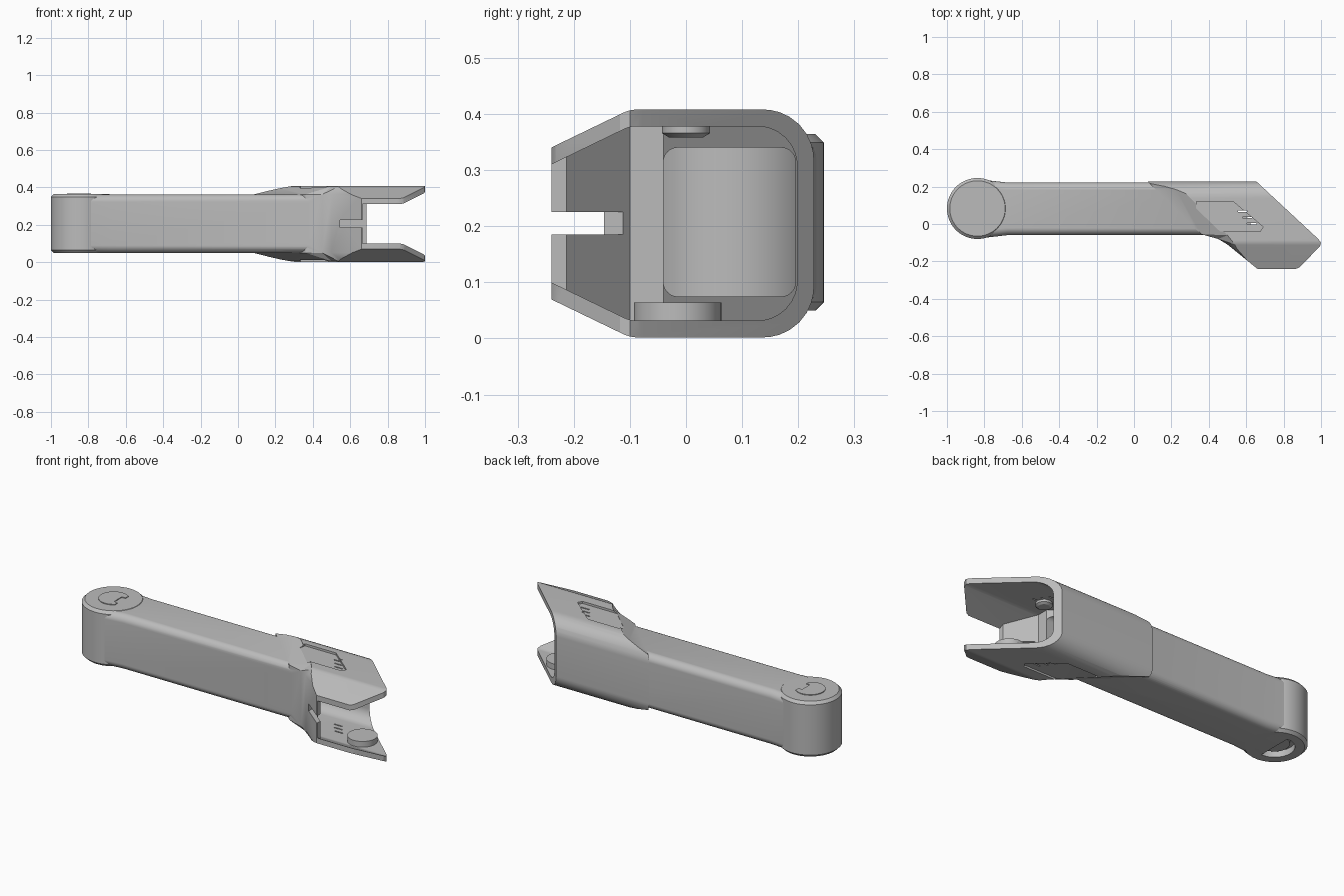
import bpy, bmesh, math
from mathutils import Vector

if "Cube" in bpy.data.objects:
    bpy.data.objects.remove(bpy.data.objects["Cube"])

GREY = (0.5, 0.5, 0.5, 1)
grey = bpy.data.materials.new("plain grey")
grey.use_nodes = True
grey.diffuse_color = GREY
grey.node_tree.nodes["Principled BSDF"].inputs["Base Color"].default_value = GREY


def loft(name, rings):
    """Closed solid through rings with equal point counts."""
    bm = bmesh.new()
    vs = [[bm.verts.new(p) for p in ring] for ring in rings]
    n = len(vs[0])
    for a, b in zip(vs, vs[1:]):
        for i in range(n):
            j = (i + 1) % n
            bm.faces.new((a[i], a[j], b[j], b[i]))
    bm.faces.new(vs[0])
    bm.faces.new(vs[-1])
    bmesh.ops.recalc_face_normals(bm, faces=bm.faces)
    bmesh.ops.triangulate(bm, faces=[f for f in bm.faces if len(f.verts) == 4 and len(rings) > 2])
    mesh = bpy.data.meshes.new(name)
    bm.to_mesh(mesh)
    bm.free()
    ob = bpy.data.objects.new(name, mesh)
    bpy.context.collection.objects.link(ob)
    mesh.materials.append(grey)
    return ob


def fillet(corners, steps=8):
    """Round each (a, b, radius) corner of a polygon."""
    out, n = [], len(corners)
    for i, (a, b, r) in enumerate(corners):
        p = Vector((a, b))
        if not r:
            out.append(p)
            continue
        u = (Vector(corners[i - 1][:2]) - p).normalized()
        v = (Vector(corners[(i + 1) % n][:2]) - p).normalized()
        half = u.angle(v) / 2
        centre = p + (u + v).normalized() * r / math.sin(half)
        s, e = p + u * r / math.tan(half) - centre, p + v * r / math.tan(half) - centre
        for k in range(steps + 1):
            out.append(centre + s.lerp(e, k / steps).normalized() * r)
    return out


def along_x(name, section, x0, x1):
    return loft(name, [[(x, y, z) for y, z in section] for x in (x0, x1)])


def plate(name, plan, z0, z1):
    return loft(name, [[(x, y, z) for x, y in plan] for z in (z0, z1)])


def disc(name, x, y, levels, n=64):
    """Turned solid from (radius, height) levels."""
    turn = [2 * math.pi * i / n for i in range(n)]
    return loft(name, [[(x + r * math.cos(t), y + r * math.sin(t), z) for t in turn]
                       for r, z in levels])


def box(name, x0, x1, y0, y1, z0, z1):
    return plate(name, [(x0, y0), (x1, y0), (x1, y1), (x0, y1)], z0, z1)


def combine(target, tool, op):
    mod = target.modifiers.new("combine", "BOOLEAN")
    mod.object, mod.operation, mod.solver = tool, op, "EXACT"
    bpy.context.view_layer.objects.active = target
    bpy.ops.object.modifier_apply(modifier=mod.name)
    bpy.data.objects.remove(tool)


MID = 0.205

# Flared head: rounded section trimmed by a slanted plan
half = [(-0.245, MID + 0.133, 0), (-0.1, 0.408, 0.06), (0.228, 0.408, 0.09)]
section = fillet(half + [(y, 2 * MID - z, r) for y, z, r in reversed(half)])
shell = along_x("arm_shell", section, 0, 1.1)
tip = [(0.63, 0.25), (0.985, -0.08), (1.0, -0.1), (0.995, -0.118), (0.885, -0.232), (0.865, -0.24)]
wide = tip + [(0.66, -0.24), (0.5, -0.11), (0.45, -0.08), (0.36, -0.055), (0.05, 0.25)]
narrow = tip + [(0.67, -0.24), (0.57, -0.14), (0.54, -0.11), (0.5, -0.06), (0.19, 0.25)]
trim = loft("trim", [[(x, y, z) for x, y in plan] for plan, z in
                     ((narrow, -0.01), (narrow, 0.005), (wide, 0.05),
                      (wide, 0.362), (narrow, 0.405), (narrow, 0.42))])
combine(shell, trim, "INTERSECT")

# Long arm, flaring a little where it meets the pivot
arm = fillet([(-0.06, 0.05, 0.04), (0.222, 0.05, 0.04), (0.222, 0.362, 0.04), (-0.06, 0.362, 0.04)])
beam = loft("beam", [[(x, 0.083 + (y - 0.083) * s, z) for y, z in arm] for x, s in
                     ((-0.835, 1.1), (-0.78, 1.08), (-0.68, 1), (0.4, 1))])
combine(shell, beam, "UNION")

# Hollow head, open at the slanted end
inner = [(-0.3, MID + 0.076, 0), (-0.1, 0.378, 0.05), (0.198, 0.378, 0.07)]
hollow = along_x("hollow", fillet(inner + [(y, 2 * MID - z, r) for y, z, r in reversed(inner)]), 0.1, 1.2)
room = [(0.24, 0.25), (0.53, -0.04), (0.53, -0.1), (0.665, -0.213), (0.665, -0.35), (1.15, -0.35), (1.15, 0.25)]
combine(hollow, plate("room", room, -0.1, 0.5), "INTERSECT")
combine(shell, hollow, "DIFFERENCE")

# Hollow arm
bore = fillet([(-0.04, 0.075, 0.025), (0.195, 0.075, 0.025), (0.195, 0.34, 0.025), (-0.04, 0.34, 0.025)])
combine(shell, along_x("bore", bore, -0.8, 0.56), "DIFFERENCE")

# Slot in the front wall
combine(shell, box("slot", 0.545, 0.72, -0.3, -0.11, 0.185, 0.225), "DIFFERENCE")

# Recessed windows on top and underside, with three narrow vents
window = [(0.335, 0.12), (0.53, 0.12), (0.69, -0.015), (0.675, -0.04), (0.46, -0.04), (0.33, 0.085)]
for z0, z1 in ((0.396, 0.45), (-0.05, 0.012)):
    combine(shell, plate("window", window, z0, z1), "DIFFERENCE")
for i in range(3):
    x, y = 0.555 + i * 0.025, 0.064 - i * 0.033
    combine(shell, box("vent", x, x + 0.05, y, y + 0.007, -0.1, 0.5), "DIFFERENCE")

# Pivot barrel with a socket underneath
pivot = disc("pivot_barrel", -0.837, 0.083, [(0.148, 0.05), (0.163, 0.065), (0.163, 0.349), (0.148, 0.364)])
combine(pivot, disc("socket", -0.837, 0.083, [(0.1, 0.02), (0.1, 0.085)]), "DIFFERENCE")
socket_hub = disc("socket_hub", -0.837, 0.083, [(0.075, 0.068), (0.075, 0.1)])

# Notched cap on the pivot
sweep = [math.radians(50 + 260 * i / 32) for i in range(33)]
cap_plan = [(-0.837 + 0.078 * math.cos(t), 0.083 + 0.078 * math.sin(t)) for t in sweep]
cap_plan += [(-0.787, 0.048), (-0.81, 0.048), (-0.81, 0.118), (-0.787, 0.118)]
pivot_cap = plate("pivot_cap", cap_plan, 0.355, 0.368)

# Round pads inside the head
floor_pad = disc("floor_pad", 0.79, -0.015, [(0.078, 0.025), (0.078, 0.064)])
roof_pad = disc("roof_pad", 0.58, 0.0, [(0.03, 0.358), (0.043, 0.366), (0.043, 0.385)])

# Smooth shading with crisp edges
for ob in (shell, pivot, socket_hub, pivot_cap, floor_pad, roof_pad):
    bpy.ops.object.select_all(action="DESELECT")
    ob.select_set(True)
    bpy.context.view_layer.objects.active = ob
    bpy.ops.object.shade_smooth_by_angle(angle=math.radians(28))
